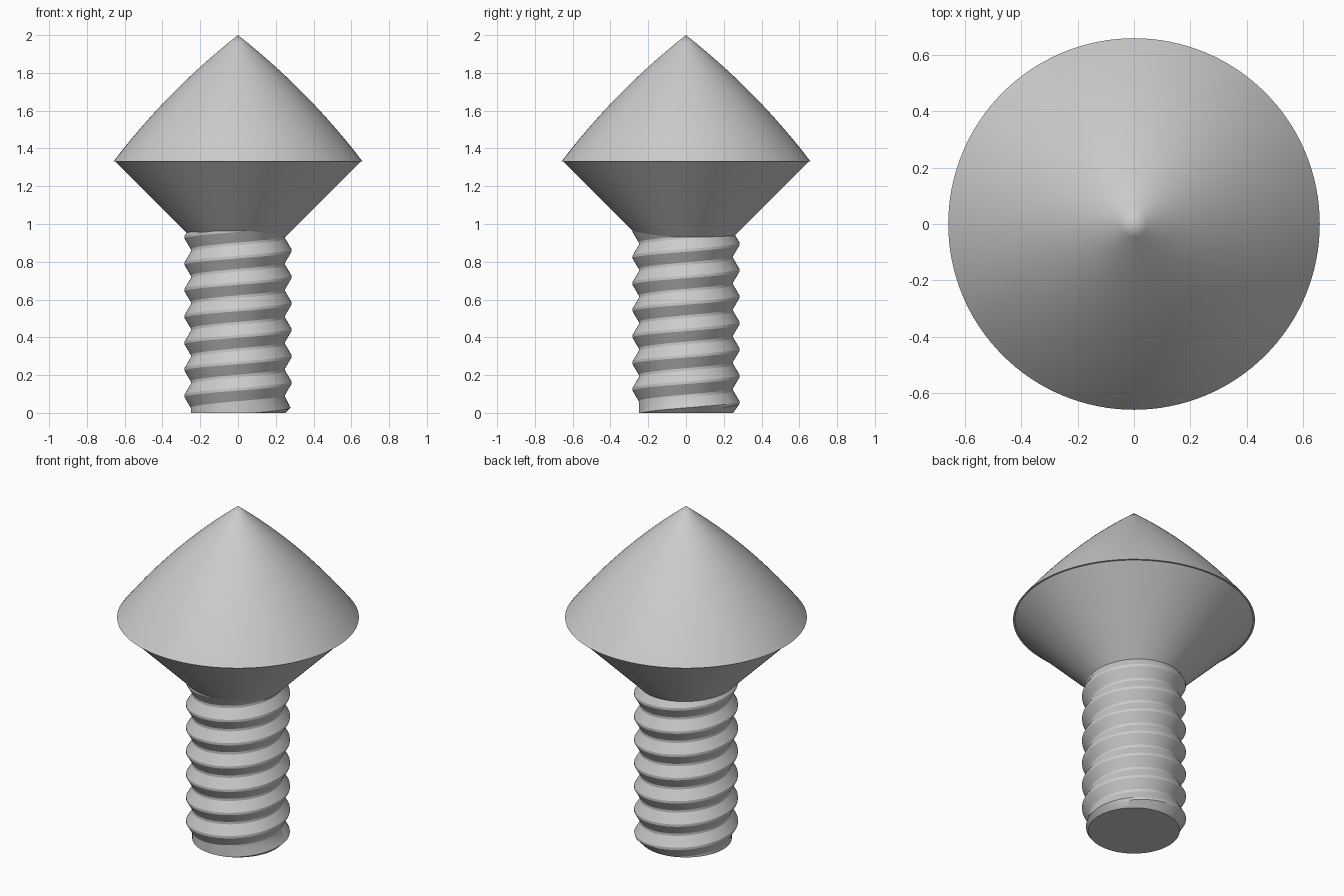
import bpy, bmesh
from math import sin, cos, pi, hypot
from mathutils import Vector

cube = bpy.data.objects.get("Cube")
if cube:
    bpy.data.objects.remove(cube, do_unlink=True)

SEGMENTS = 128

steel = bpy.data.materials.new("grey_steel")
steel.use_nodes = True
colour = (0.6, 0.6, 0.6, 1)
steel.diffuse_color = colour
steel.node_tree.nodes["Principled BSDF"].inputs["Base Color"].default_value = colour


def finish(bm, name):
    bmesh.ops.remove_doubles(bm, verts=bm.verts, dist=1e-5)
    bmesh.ops.recalc_face_normals(bm, faces=bm.faces)
    mesh = bpy.data.meshes.new(name)
    bm.to_mesh(mesh)
    bm.free()
    mesh.materials.append(steel)
    obj = bpy.data.objects.new(name, mesh)
    bpy.context.collection.objects.link(obj)
    bpy.ops.object.select_all(action="DESELECT")
    obj.select_set(True)
    bpy.context.view_layer.objects.active = obj
    bpy.ops.object.shade_smooth_by_angle()


def skin(bm, columns):
    # Join neighbouring columns of vertices with quads
    for a, b in zip(columns, columns[1:]):
        for j in range(len(a) - 1):
            bm.faces.new((a[j], b[j], b[j + 1], a[j + 1]))


# Head: 45 degree countersunk underside, narrow lip and bowed pointed cap
RIM, RIM_Z, TOP, BOW = 0.66, 1.33, 2.0, 0.03
profile = [(0, 0.92), (0.24, 0.92), (0.65, RIM_Z)]
chord = Vector((-RIM, TOP - RIM_Z))
outward = Vector((chord.y, -chord.x)).normalized()
STEPS = 16
for k in range(STEPS + 1):
    t = k / STEPS
    p = Vector((RIM, RIM_Z)) + chord * t + outward * BOW * 4 * t * (1 - t)
    profile.append((p.x, p.y))

bm = bmesh.new()
columns = []
for i in range(SEGMENTS + 1):
    a = 2 * pi * i / SEGMENTS
    columns.append([bm.verts.new((r * cos(a), r * sin(a), z)) for r, z in profile])
skin(bm, columns)
finish(bm, "pointed_head")

# Shaft: right-handed helical thread with flat crests and roots, chamfered end
PITCH, CREST, ROOT = 0.14, 0.283, 0.25
START, SHAFT_TOP = 0.02, 1.0
thread = [(CREST, -0.05), (CREST, 0.05), (ROOT, 0.45), (ROOT, 0.55)]

bm = bmesh.new()
columns = []
for i in range(SEGMENTS + 1):
    turn = i / SEGMENTS
    a = 2 * pi * turn
    column = []
    for n in range(-3, 10):
        for r, offset in thread:
            z = START + PITCH * (n + turn + offset)
            z = min(max(z, 0), SHAFT_TOP)
            r = min(r, ROOT + z) if z < SHAFT_TOP else ROOT
            column.append(bm.verts.new((r * cos(a), r * sin(a), z)))
    columns.append(column)
skin(bm, columns)
bmesh.ops.remove_doubles(bm, verts=bm.verts, dist=1e-5)
bmesh.ops.dissolve_degenerate(bm, edges=bm.edges, dist=1e-6)
bmesh.ops.holes_fill(bm, edges=[e for e in bm.edges if e.is_boundary], sides=0)
finish(bm, "threaded_shaft")
